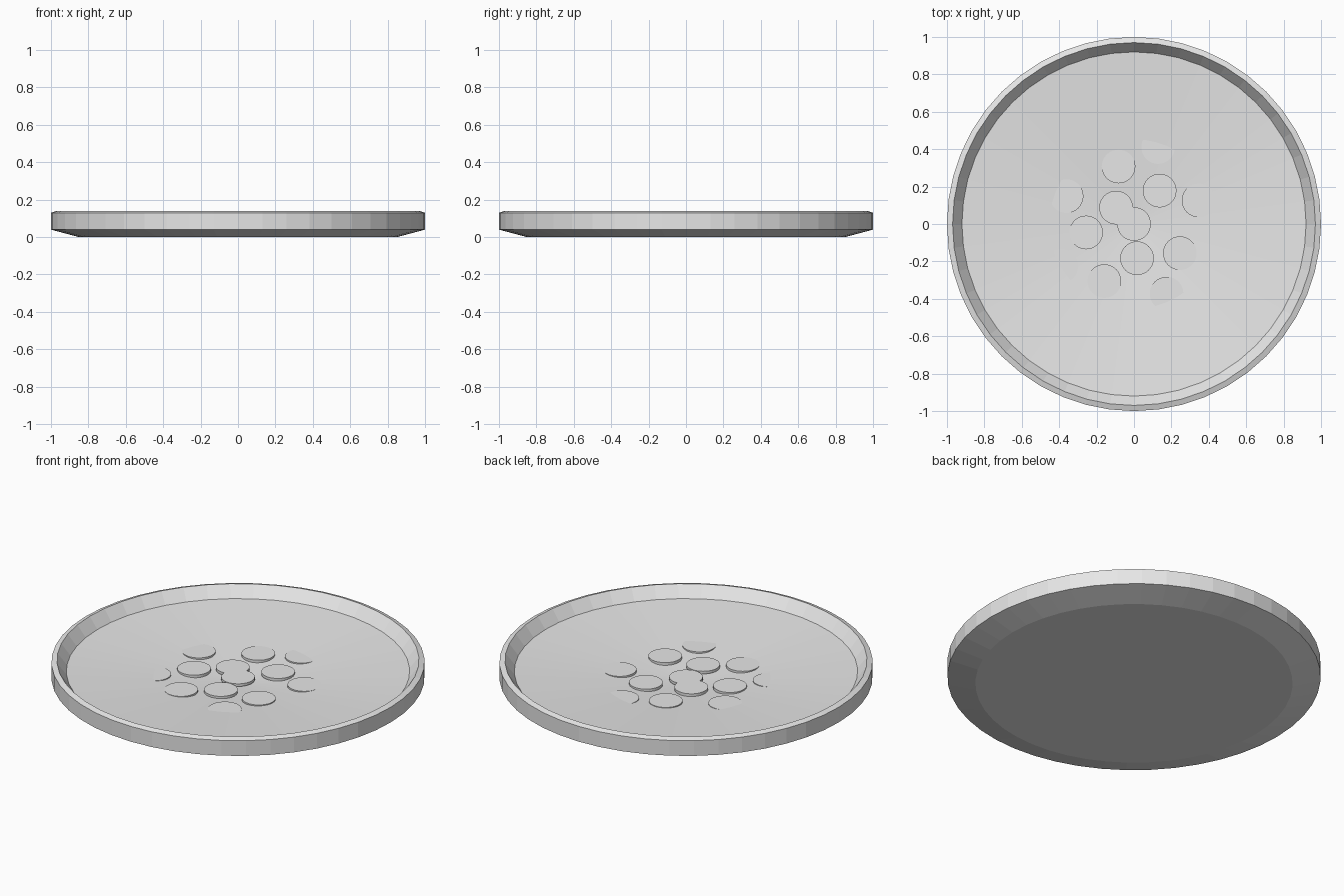
import bpy
import bmesh
import math

cube = bpy.data.objects.get("Cube")
if cube:
    bpy.data.objects.remove(cube, do_unlink=True)

grey = bpy.data.materials.new("light_grey")
grey.use_nodes = True
color = (0.8, 0.8, 0.8, 1)
grey.diffuse_color = color
grey.node_tree.nodes["Principled BSDF"].inputs["Base Color"].default_value = color


def lathe(name, profile, sides, location=(0, 0, 0)):
    """Spin a (radius, height) profile that starts and ends on the axis."""
    bm = bmesh.new()
    verts = [bm.verts.new((r, 0, z)) for r, z in profile]
    edges = [bm.edges.new(pair) for pair in zip(verts, verts[1:])]
    bmesh.ops.spin(bm, geom=verts + edges, cent=(0, 0, 0), axis=(0, 0, 1),
                   angle=math.tau, steps=sides, use_duplicate=False)
    bmesh.ops.remove_doubles(bm, verts=bm.verts, dist=0.0005)
    bmesh.ops.recalc_face_normals(bm, faces=bm.faces)
    mesh = bpy.data.meshes.new(name)
    bm.to_mesh(mesh)
    bm.free()
    mesh.materials.append(grey)
    obj = bpy.data.objects.new(name, mesh)
    obj.location = location
    bpy.context.collection.objects.link(obj)
    return obj


# Shallow dish: flat base, flared underside, bevelled rim, sloping floor
lathe("dish", [(0, 0), (0.85, 0), (1, 0.04), (1, 0.13), (0.97, 0.14),
               (0.92, 0.075), (0, 0.01)], 48)

# Flat round pieces laid out in a golden-angle spiral
golden_angle = math.pi * (3 - math.sqrt(5))
thickness = 0.016
for i in range(13):
    r, a = 0.13 * math.sqrt(i), i * golden_angle
    lathe(f"disc_{i + 1}", [(0, 0), (0.09, 0), (0.09, thickness), (0, thickness)],
          32, (r * math.cos(a), r * math.sin(a), 0.026))
